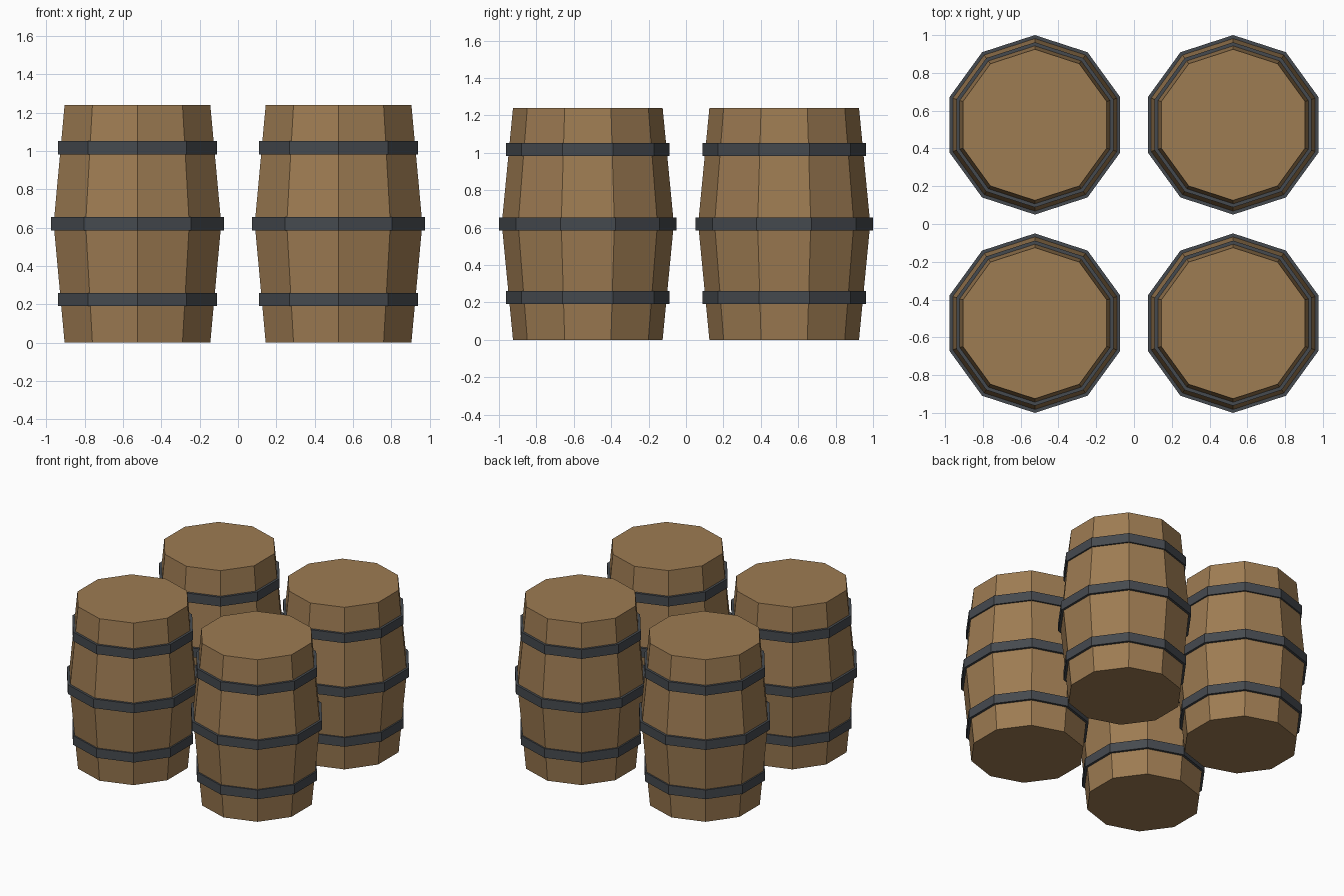
import bpy, bmesh
from math import pi, sin, cos

if "Cube" in bpy.data.objects:
    bpy.data.objects.remove(bpy.data.objects["Cube"])

SIDES = 10
HEIGHT = 1.24


def material(name, rgb):
    mat = bpy.data.materials.new(name)
    mat.diffuse_color = (*rgb, 1)
    mat.use_nodes = True
    mat.node_tree.nodes["Principled BSDF"].inputs["Base Color"].default_value = mat.diffuse_color
    return mat


def lathe(name, profile, mat, closed=False):
    """Spin a (radius, z) profile into a ten-sided mesh; open profiles get end caps."""
    bm = bmesh.new()
    rings = []
    for r, z in profile:
        angles = [pi / 2 + 2 * pi * i / SIDES for i in range(SIDES)]
        rings.append([bm.verts.new((r * cos(a), r * sin(a), z)) for a in angles])
    pairs = list(zip(rings, rings[1:]))
    if closed:
        pairs.append((rings[-1], rings[0]))
    else:
        bm.faces.new(rings[0])
        bm.faces.new(rings[-1])
    for low, high in pairs:
        for i in range(SIDES):
            j = (i + 1) % SIDES
            bm.faces.new((low[i], low[j], high[j], high[i]))
    bmesh.ops.recalc_face_normals(bm, faces=bm.faces)
    mesh = bpy.data.meshes.new(name)
    bm.to_mesh(mesh)
    bm.free()
    mesh.materials.append(mat)
    return mesh


wood = material("wood", (0.34, 0.20, 0.085))
iron = material("iron", (0.06, 0.068, 0.078))

# Bulging stave body
body = lathe("barrel_body", [(0.40, 0), (0.46, HEIGHT / 2), (0.40, HEIGHT)], wood)


# Flat iron band, its inner face sunk into the staves
def hoop(name, radius, z):
    inner, low, high = radius - 0.03, z - 0.035, z + 0.035
    return lathe(name, [(radius, low), (radius, high), (inner, high), (inner, low)],
                 iron, closed=True)


parts = [body,
         hoop("lower_hoop", 0.437, 0.225),
         hoop("middle_hoop", 0.475, 0.62),
         hoop("upper_hoop", 0.437, 1.018)]

# Four barrels in a square, sharing the same meshes
for side, x in (("left", -0.525), ("right", 0.525)):
    for row, y in (("front", -0.525), ("back", 0.525)):
        for mesh in parts:
            obj = bpy.data.objects.new(f"{row}_{side}_{mesh.name}", mesh)
            obj.location = (x, y, 0)
            bpy.context.collection.objects.link(obj)
